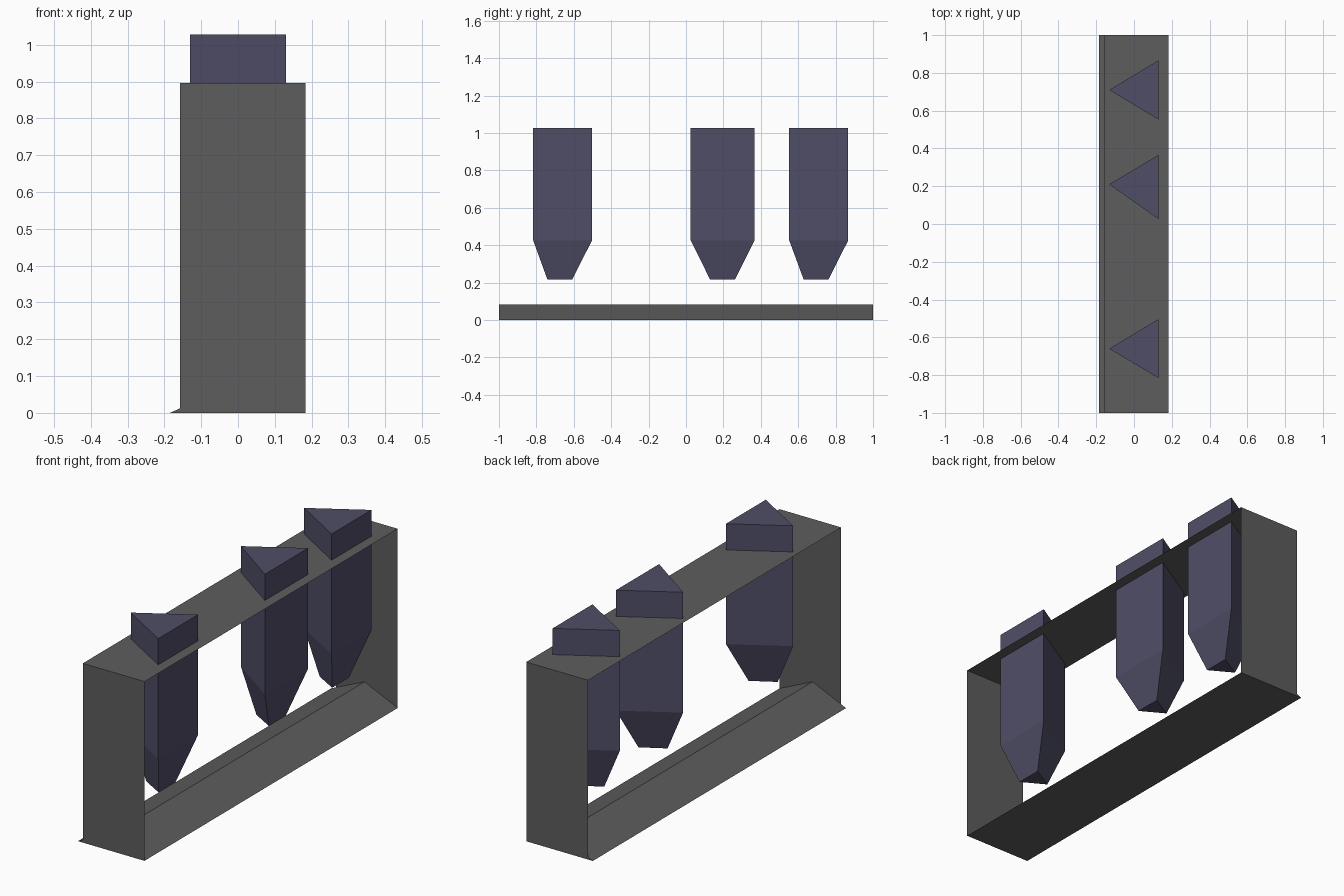
import bpy
import bmesh

# Remove the default cube
cube = bpy.data.objects.get("Cube")
if cube:
    bpy.data.objects.remove(cube, do_unlink=True)


def make_material(name, rgb):
    mat = bpy.data.materials.new(name)
    mat.use_nodes = True
    mat.diffuse_color = (*rgb, 1)
    mat.node_tree.nodes["Principled BSDF"].inputs["Base Color"].default_value = (*rgb, 1)
    return mat


grey = make_material("dark grey", (0.11, 0.11, 0.11))
slate = make_material("slate purple", (0.08, 0.076, 0.135))


def loft(name, rings, mat):
    """Join matching rings of points with side faces and cap both ends."""
    bm = bmesh.new()
    loops = [[bm.verts.new(p) for p in ring] for ring in rings]
    count = len(loops[0])
    for a, b in zip(loops, loops[1:]):
        for i in range(count):
            j = (i + 1) % count
            bm.faces.new((a[i], a[j], b[j], b[i]))
    bm.faces.new(loops[0])
    if len(loops) > 1:
        bm.faces.new(loops[-1])
        bmesh.ops.recalc_face_normals(bm, faces=bm.faces)
    mesh = bpy.data.meshes.new(name)
    bm.to_mesh(mesh)
    bm.free()
    mesh.materials.append(mat)
    obj = bpy.data.objects.new(name, mesh)
    bpy.context.collection.objects.link(obj)
    return obj


# Frame: paper-thin top and end sheets
LEFT, RIGHT, TOP = -0.158, 0.183, 0.896
loft("top_panel", [[(LEFT, -1, TOP), (RIGHT, -1, TOP), (RIGHT, 1, TOP), (LEFT, 1, TOP)]], grey)
front = [(LEFT, -1, 0), (RIGHT, -1, 0), (RIGHT, -1, TOP), (LEFT, -1, TOP)]
loft("front_panel", [front], grey)
loft("back_panel", [[(x, 1, z) for x, y, z in reversed(front)]], grey)

# Base: long ridge with a triangular section
ridge = [(-0.185, 0), (RIGHT, 0), (0, 0.082)]
loft("base_ridge", [[(x, y, z) for x, z in ridge] for y in (-1, 1)], grey)


# Hanging three-sided prisms that taper at the bottom
def hanging_prism(name, y, y_low, y_high):
    def upper(z):
        return [(0.131, y_low, z), (0.131, y_high, z), (-0.131, y, z)]
    mid = y - 0.0145
    tip = [(0.08, mid - 0.066, 0.215), (0.08, mid + 0.066, 0.215), (-0.035, mid, 0.215)]
    loft(name, [tip, upper(0.425), upper(1.027)], slate)


hanging_prism("front_prism", -0.66, -0.817, -0.503)
hanging_prism("middle_prism", 0.21, 0.025, 0.367)
hanging_prism("back_prism", 0.71, 0.552, 0.867)
